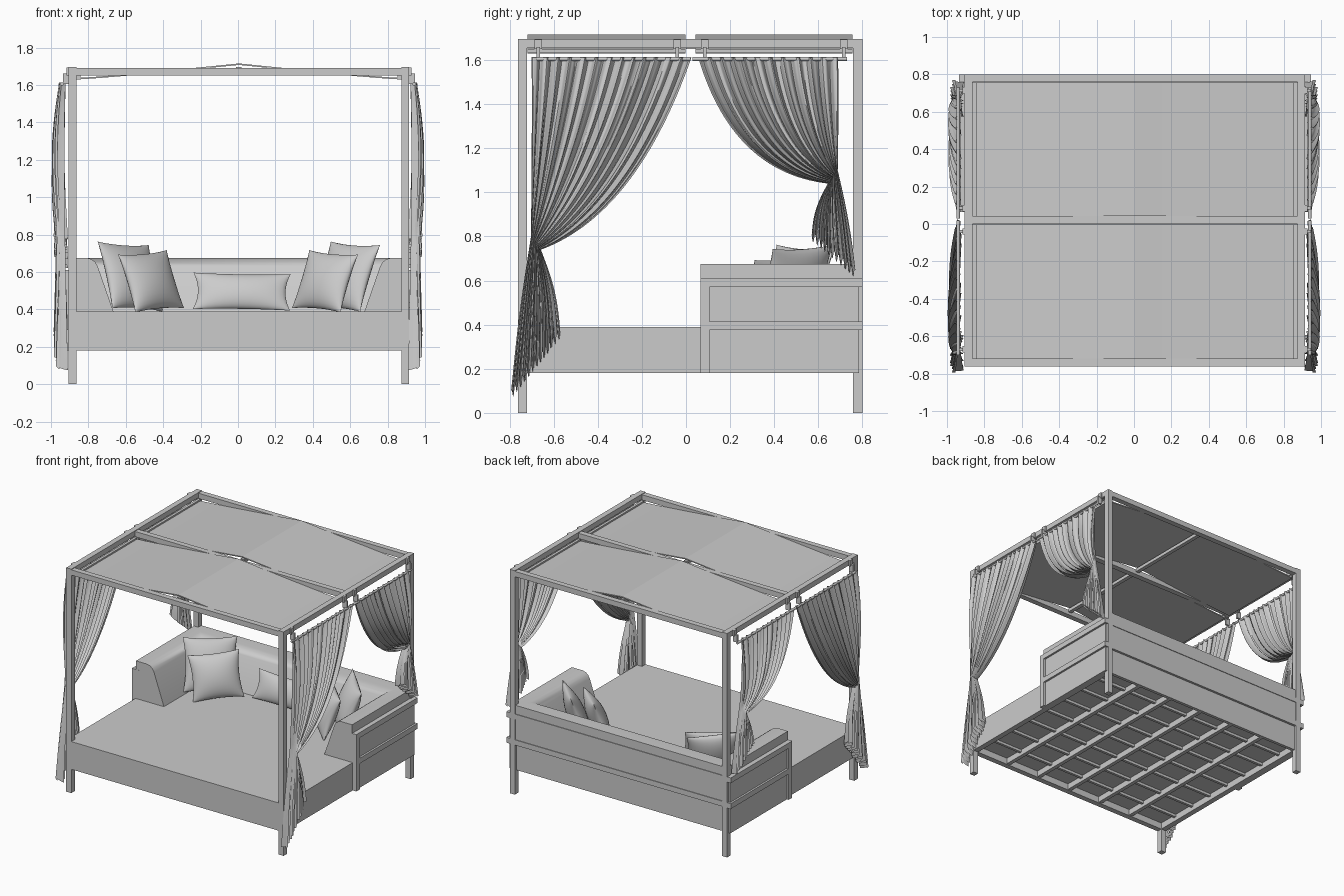
import bpy, bmesh, math
from mathutils import Matrix, Vector

cube = bpy.data.objects.get("Cube")
if cube:
    bpy.data.objects.remove(cube, do_unlink=True)

grey = bpy.data.materials.new("soft_grey")
grey.use_nodes = True
tone = (0.6, 0.6, 0.6, 1)
grey.diffuse_color = tone
grey.node_tree.nodes["Principled BSDF"].inputs["Base Color"].default_value = tone

CX = 0.005                      # frame centre in x
XO, XI = 0.91, 0.868            # outer and inner half widths
YF, YB, T = -0.762, 0.80, 0.042 # frame front, frame back, timber size


def finish(name, bm, smooth=False):
    bmesh.ops.recalc_face_normals(bm, faces=bm.faces)
    mesh = bpy.data.meshes.new(name)
    bm.to_mesh(mesh)
    bm.free()
    mesh.materials.append(grey)
    ob = bpy.data.objects.new(name, mesh)
    bpy.context.collection.objects.link(ob)
    if smooth:
        bpy.ops.object.select_all(action='DESELECT')
        ob.select_set(True)
        bpy.context.view_layer.objects.active = ob
        bpy.ops.object.shade_smooth_by_angle(angle=math.radians(50))
    return ob


def box(name, x0, x1, y0, y1, z0, z1):
    """Box by its limits, x measured from the frame centre."""
    bm = bmesh.new()
    size = Matrix.Diagonal((x1 - x0, y1 - y0, z1 - z0, 1))
    mid = Matrix.Translation((CX + (x0 + x1) / 2, (y0 + y1) / 2, (z0 + z1) / 2))
    bmesh.ops.create_cube(bm, size=1, matrix=mid @ size)
    return finish(name, bm)


def pair(name, x0, x1, *rest):
    box("left_" + name, x0, x1, *rest)
    box("right_" + name, -x1, -x0, *rest)


def sheet(bm, rows):
    """Skin a list of equally long point rows."""
    grid = [[bm.verts.new(p) for p in row] for row in rows]
    for a, b in zip(grid, grid[1:]):
        for i in range(len(a) - 1):
            bm.faces.new((a[i], a[i + 1], b[i + 1], b[i]))
    return grid


# Posts and canopy frame
pair("front_post", XI, XO, YF, YF + T, 0, 1.69)
pair("back_post", XI, XO, YB - T, YB, 0, 1.69)
pair("top_side_beam", XI, XO, YF, YB, 1.655, 1.695)
for name, y in (("front", YF), ("middle", 0), ("back", YB - T)):
    box(name + "_top_beam", -XI, XI, y, y + T, 1.65, 1.69)

# Bed base with its underside grid
box("front_board", -XO, XO, YF, YF + T, 0.18, 0.39)
box("back_board", -XI, XI, YB - T, YB - 0.02, 0.18, 0.39)
pair("side_board", XI, XO, YF + T, YB - T, 0.18, 0.39)
box("mattress", -XI, XI, YF + T, YB - T, 0.23, 0.39)
for i in range(1, 6):
    x = -XI + i * XI / 3
    box("long_slat", x - 0.015, x + 0.015, YF + T, YB - T, 0.185, 0.23)
for i in range(1, 8):
    y = YF + i * (YB - YF) / 8
    box("cross_slat", -XI, XI, y - 0.01, y + 0.01, 0.21, 0.23)

# Panelled arms and back
pair("arm_panel", 0.88, 0.925, 0.075, 0.785, 0.18, 0.58)
pair("arm_stile", 0.88, 0.94, 0.065, 0.107, 0.18, 0.57)
box("back_panel", -0.925, 0.925, YB - T, YB - 0.018, 0.18, 0.58)
for name, z in (("top", 0.57), ("middle", 0.375)):
    pair(name + "_arm_rail", 0.88, 0.94, 0.065, YB, z, z + 0.04)
    box(name + "_back_rail", -0.88, 0.88, YB - T, YB, z, z + 0.04)

# Bolster wrapping three sides: inward distance and height
profile = [(0, 0.385), (0, 0.675), (0.09, 0.675), (0.115, 0.669), (0.135, 0.655),
           (0.15, 0.63), (0.235, 0.385)]
bm = bmesh.new()
rows = []
for sx, end in ((-1, True), (-1, False), (1, False), (1, True)):
    rows.append([(CX + sx * (0.905 - d), 0.066 if end else 0.795 - d, z)
                 for d, z in profile])
grid = sheet(bm, rows)
bm.faces.new(grid[0])
bm.faces.new(grid[-1])
finish("bolster", bm, True)


def pillow(name, loc, w, h, yaw, lean, roll=0, puff=0.065):
    bm = bmesh.new()
    n = 16
    for side in (-1, 1):
        rows = []
        for j in range(n + 1):
            v = math.sin((j / n - 0.5) * math.pi)
            row = []
            for i in range(n + 1):
                u = math.sin((i / n - 0.5) * math.pi)
                bulge = ((1 - u * u) * (1 - v * v)) ** 0.55
                row.append((w * u * (1 - 0.1 * (1 - v * v)), side * puff * bulge,
                            h * v * (1 - 0.07 * (1 - u * u))))
            rows.append(row)
        sheet(bm, rows)
    bmesh.ops.remove_doubles(bm, verts=bm.verts, dist=1e-4)
    turn = (Matrix.Rotation(math.radians(yaw), 4, 'Z')
            @ Matrix.Rotation(math.radians(lean), 4, 'X')
            @ Matrix.Rotation(math.radians(roll), 4, 'Y'))
    bmesh.ops.transform(bm, matrix=Matrix.Translation(loc) @ turn, verts=bm.verts)
    finish(name, bm, True)


# Scatter pillows
for name, s in (("left", 1), ("right", -1)):
    pillow(name + "_outer_pillow", (s * 0.575, 0.49, 0.575), 0.19, 0.19, -45 * s, -20, 3)
    pillow(name + "_inner_pillow", (s * 0.465, 0.40, 0.55), 0.18, 0.165, -42 * s, -20, 4 * s)
pillow("middle_pillow", (0.02, 0.55, 0.495), 0.26, 0.105, 0, -22, 1, 0.05)

# Two canopy cloths over a ridge pole
for name, y0, y1 in (("front", -0.718, -0.002), ("back", 0.044, 0.756)):
    bm = bmesh.new()
    rows = []
    for i in range(25):
        x = -1 + i / 12
        z = 1.637 + 0.078 * (1 - abs(x)) ** 1.15
        ring = [(CX + XI * x, y, z + dz) for y, dz in
                ((y0, 0), (y1, 0), (y1, -0.008), (y0, -0.008), (y0, 0))]
        rows.append(ring)
    grid = sheet(bm, rows)
    bmesh.ops.remove_doubles(bm, verts=bm.verts, dist=1e-5)
    finish(name + "_canopy_cloth", bm)
    box(name + "_ridge_pole", -0.015, 0.015, y0, y1, 1.67, 1.695)
    pair(name + "_hem_bar", XI - 0.02, XI, y0, y1, 1.632, 1.65)


def rod(name, x, y0, y1, z, r):
    bm = bmesh.new()
    bmesh.ops.create_cone(bm, cap_ends=True, segments=12, radius1=r, radius2=r, depth=y1 - y0,
                          matrix=Matrix.Translation((x, (y0 + y1) / 2, z))
                          @ Matrix.Rotation(math.pi / 2, 4, 'X'))
    finish(name, bm, True)


def curtain(name, s, post, far, pinch, ctrl, tail_post, tail_far, folds):
    """Pleated cloth: hangs from the rod, gathers at the pinch, flares below."""
    bm = bmesh.new()
    rows = []
    pinch, ctrl = Vector(pinch), Vector(ctrl)
    top_ctrl = Vector((post, 1.3))
    lean = 1 if far > post else -1
    cols, upper, lower = folds * 12, 30, 14
    for j in range(upper + lower + 1):
        row = []
        for i in range(cols + 1):
            u = i / cols
            wave = math.sin(2 * math.pi * folds * u + 0.8 * math.sin(9 * u))
            fine = math.sin(2 * math.pi * folds * 2.3 * u + 1)
            knot = pinch + Vector((lean * 0.045 * (u - 0.4), -0.06 * (u - 0.5)))
            if j <= upper:
                t = j / upper
                a = Vector((post + (far - post) * u, 1.612))
                c = top_ctrl.lerp(ctrl, u)
                p = a * (1 - t) ** 2 + c * (2 * t * (1 - t)) + knot * t * t
                amp = 0.014 + 0.01 * math.sin(math.pi * t)
                x = 0.94 + 0.018 * math.sin(math.pi * t) + 0.016 * t * math.sin(math.pi * u)
            else:
                t = (j - upper) / lower
                end = Vector(tail_post).lerp(Vector(tail_far), u)
                end.y += 0.02 * wave
                p = knot.lerp(end, t)
                p.x += lean * 0.025 * math.sin(math.pi * t) * (u - 0.3)
                amp = 0.014 + 0.016 * t
                x = 0.94 + 0.016 * (1 - t) * math.sin(math.pi * u) + 0.008 * t
            row.append((s * (x + amp * (wave + 0.3 * fine)), p.x + 0.006 * fine * t * (1 - t), p.y))
        rows.append(row)
    sheet(bm, rows)
    finish(name, bm, True)


# Curtains, rods and hangers on both sides
for side, s in (("left", 1), ("right", -1)):
    curtain(side + "_front_curtain", s, -0.70, 0.025, (-0.685, 0.77), (-0.225, 0.90),
            (-0.795, 0.08), (-0.57, 0.36), 13)
    curtain(side + "_back_curtain", s, 0.69, 0.055, (0.67, 1.07), (0.21, 1.09),
            (0.77, 0.63), (0.57, 0.80), 11)
    rod(side + "_front_rod", s * 0.94, -0.70, 0.02, 1.605, 0.009)
    rod(side + "_back_rod", s * 0.94, 0.03, 0.73, 1.605, 0.009)
for y in (-0.67, -0.04, 0.085, 0.715):
    pair("rod_clamp", XO - 0.01, XO + 0.012, y - 0.017, y + 0.017, 1.65, 1.694)
    pair("rod_hanger", XO - 0.005, XO + 0.03, y - 0.008, y + 0.008, 1.605, 1.66)
